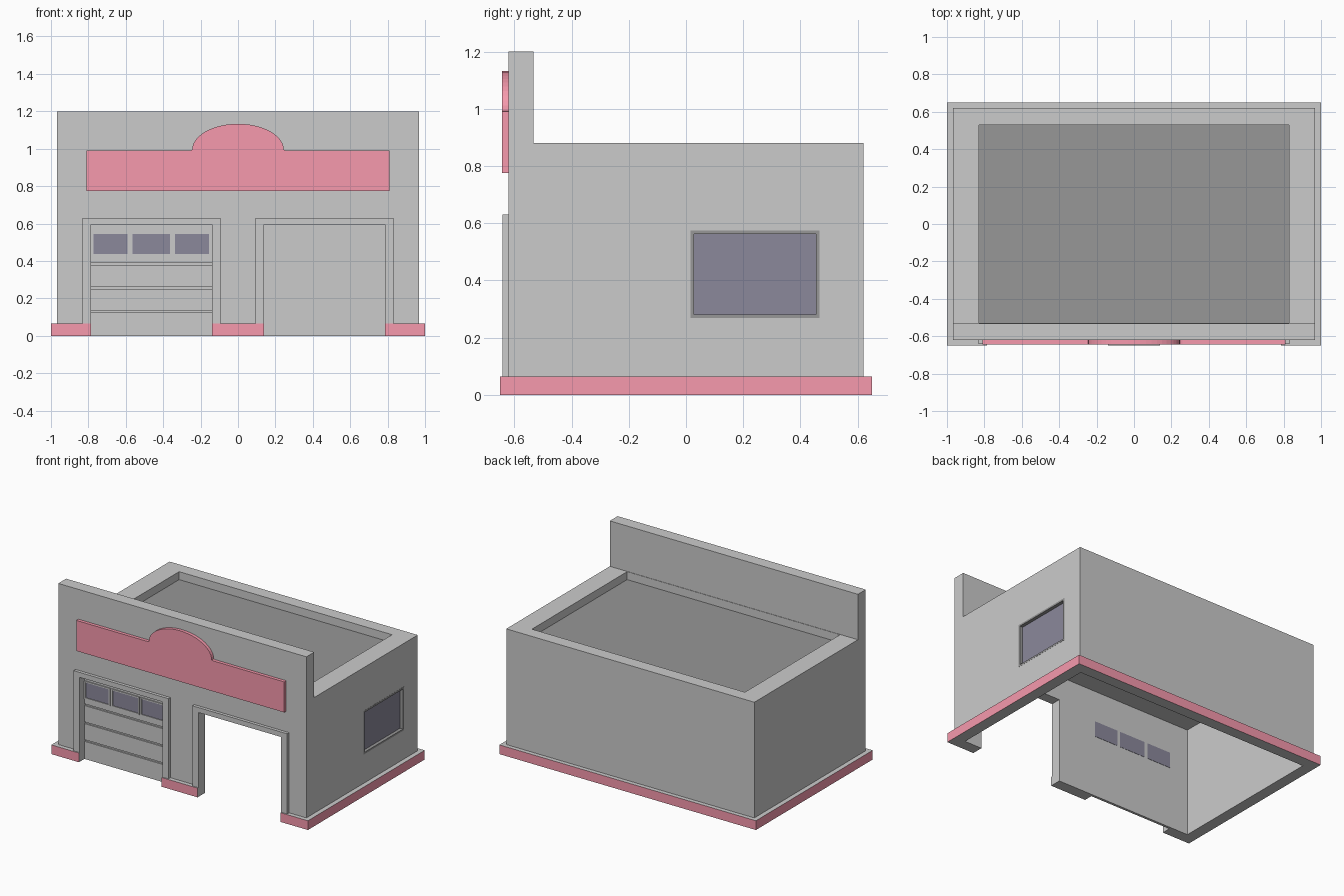
import bpy, bmesh, math

if "Cube" in bpy.data.objects:
    bpy.data.objects.remove(bpy.data.objects["Cube"])


def material(name, rgb):
    m = bpy.data.materials.new(name)
    m.diffuse_color = (*rgb, 1)
    m.use_nodes = True
    m.node_tree.nodes["Principled BSDF"].inputs["Base Color"].default_value = m.diffuse_color
    return m


RED = material("red_paint", (0.93, 0.32, 0.42))
DARK = material("dark_roofing", (0.31, 0.31, 0.31))
GLASS = material("tinted_glass", (0.26, 0.25, 0.33))


def prism(name, pts, axis, a, b, mat=None):
    """Extrude a 2D outline along an axis from a to b."""
    put = {'x': lambda u, v, w: (w, u, v),
           'y': lambda u, v, w: (u, w, v),
           'z': lambda u, v, w: (u, v, w)}[axis]
    bm = bmesh.new()
    lo = [bm.verts.new(put(u, v, a)) for u, v in pts]
    hi = [bm.verts.new(put(u, v, b)) for u, v in pts]
    bm.faces.new(lo)
    bm.faces.new(hi)
    n = len(pts)
    for i in range(n):
        j = (i + 1) % n
        bm.faces.new((lo[i], lo[j], hi[j], hi[i]))
    bmesh.ops.recalc_face_normals(bm, faces=bm.faces)
    me = bpy.data.meshes.new(name)
    bm.to_mesh(me)
    bm.free()
    ob = bpy.data.objects.new(name, me)
    bpy.context.collection.objects.link(ob)
    if mat:
        me.materials.append(mat)
    return ob


def box(name, x, y, z, mat=None):
    pts = [(x[0], y[0]), (x[1], y[0]), (x[1], y[1]), (x[0], y[1])]
    return prism(name, pts, 'z', z[0], z[1], mat)


def cut(ob, x, y, z):
    c = box("cutter", x, y, z)
    c.hide_render = True
    m = ob.modifiers.new("cut", 'BOOLEAN')
    m.operation, m.solver, m.object = 'DIFFERENCE', 'EXACT', c
    bpy.context.view_layer.objects.active = ob
    bpy.ops.object.modifier_apply(modifier=m.name)
    bpy.data.objects.remove(c)


# Hollow building shell with tall front parapet, roof recess and openings
DOORS = [(-0.785, -0.14), (0.14, 0.785)]
walls = prism("walls", [(-0.62, 0), (0.62, 0), (0.62, 0.88), (-0.533, 0.88),
                        (-0.533, 1.2), (-0.62, 1.2)], 'x', -0.967, 0.967)
cut(walls, (-0.92, 0.92), (-0.57, 0.57), (-0.1, 0.765))
cut(walls, (-0.83, 0.83), (-0.53, 0.53), (0.82, 1.0))
for d in DOORS:
    cut(walls, d, (-0.7, -0.5), (-0.1, 0.595))
cut(walls, (0.9, 1.1), (0.015, 0.467), (0.268, 0.575))

# Dark roof surface
box("roof", (-0.83, 0.83), (-0.53, 0.53), (0.812, 0.824), DARK)

# Plinth: red outer faces, grey top
plinths = [
    prism("plinth", [(0.785, -0.65), (1, -0.65), (1, 0.65), (-1, 0.65), (-1, -0.65),
                     (-0.785, -0.65), (-0.785, -0.62), (-0.967, -0.62), (-0.967, 0.62),
                     (0.967, 0.62), (0.967, -0.62), (0.785, -0.62)], 'z', 0, 0.065),
    box("plinth_middle", (-0.14, 0.14), (-0.65, -0.62), (0, 0.065))]
grey = material("grey_wall", (0.8, 0.8, 0.8))
for p in plinths:
    p.data.materials.append(grey)
    p.data.materials.append(RED)
    for f in p.data.polygons:
        if abs(f.normal.z) < 0.5 and (abs(f.center.x) > 0.99 or abs(f.center.y) > 0.64):
            f.material_index = 1

# Raised surrounds of both doorways
for side, (l, r) in zip(("left", "right"), DOORS):
    e = 0.047
    prism(side + "_door_surround", [(l - e, 0), (l, 0), (l, 0.595), (r, 0.595), (r, 0),
                                    (r + e, 0), (r + e, 0.63), (l - e, 0.63)],
          'y', -0.642, -0.62)

# Sectional door: backing and four panels separated by grooves
l, r = DOORS[0]
box("door_backing", (l, r), (-0.579, -0.57), (0, 0.595))
seams = [0, 0.13, 0.255, 0.382, 0.6]
for i in range(4):
    bottom = seams[i] + (0.006 if i else 0)
    top = seams[i + 1] - 0.006
    box(f"door_panel_{i + 1}", (l, r), (-0.588, -0.579), (bottom, top))


def frame(name, axis, u, v, t, a, b, mat=None):
    """Rectangular ring made of four bars."""
    for k, (p, q) in enumerate([((u[0], u[0] + t), v), ((u[1] - t, u[1]), v),
                                ((u[0] + t, u[1] - t), (v[0], v[0] + t)),
                                ((u[0] + t, u[1] - t), (v[1] - t, v[1]))]):
        prism(f"{name}_{k + 1}", [(p[0], q[0]), (p[1], q[0]), (p[1], q[1]), (p[0], q[1])],
              axis, a, b, mat)


# Three door windows, visible from both sides
for i, (x0, x1) in enumerate([(-0.782, -0.582), (-0.572, -0.354), (-0.346, -0.146)]):
    frame(f"door_window_frame_{i + 1}", 'y', (x0, x1), (0.427, 0.553), 0.009, -0.595, -0.586)
    box(f"door_window_{i + 1}", (x0 + 0.008, x1 - 0.008), (-0.59, -0.568),
        (0.435, 0.545), GLASS)

# Side window
frame("side_window_frame", 'x', (0.015, 0.467), (0.268, 0.575), 0.013, 0.92, 0.968, DARK)
box("side_window", (0.925, 0.945), (0.026, 0.456), (0.279, 0.564), GLASS)

# Sign board with arched top
arch = [(0.245 * math.cos(math.pi * i / 24), 0.993 + 0.14 * math.sin(math.pi * i / 24))
        for i in range(25)]
prism("sign_board", [(-0.81, 0.775), (0.81, 0.775), (0.81, 0.99), (0.26, 0.99)] + arch
      + [(-0.26, 0.99), (-0.81, 0.99)], 'y', -0.643, -0.62, RED)
